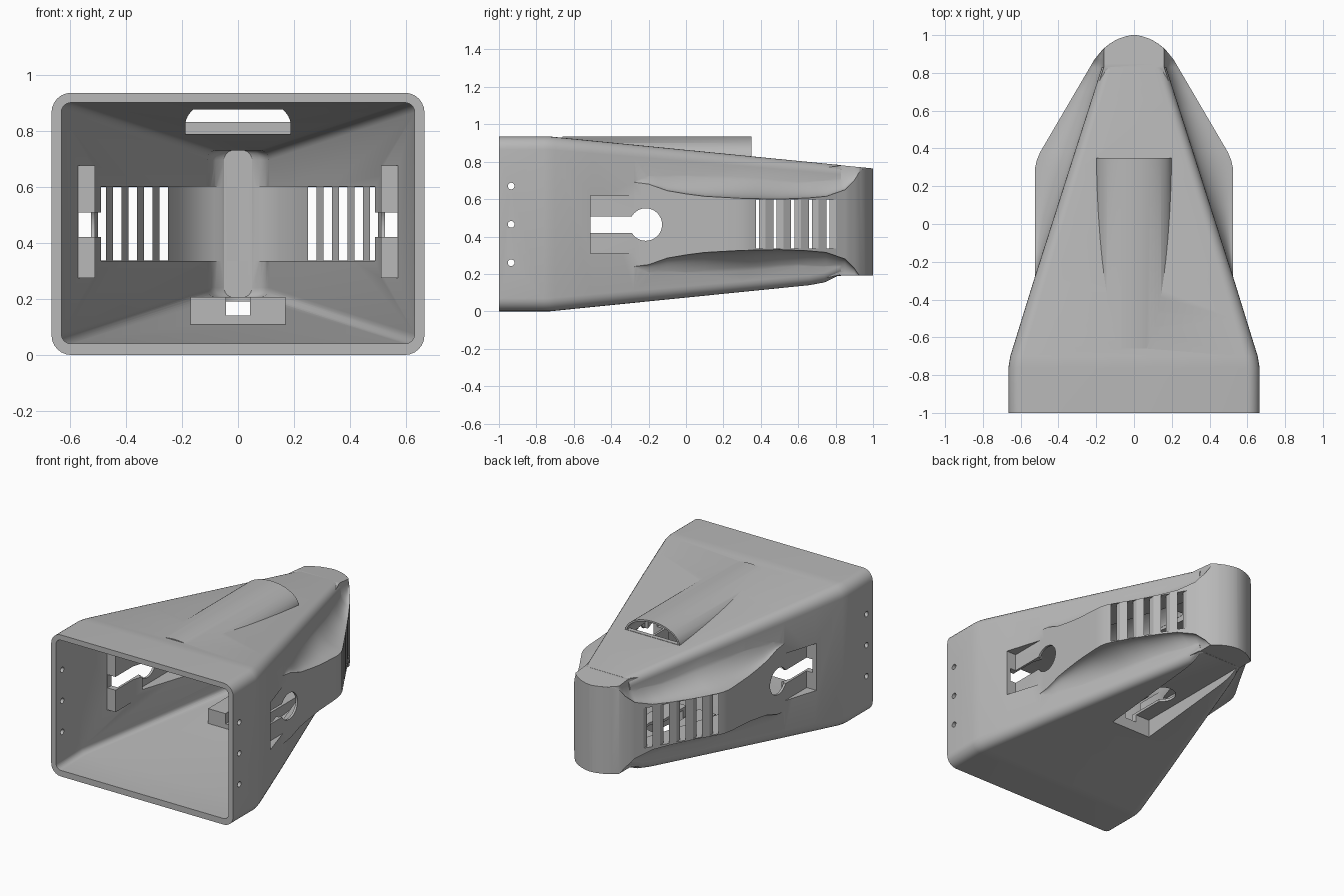
import bpy, bmesh, math

if "Cube" in bpy.data.objects:
    bpy.data.objects.remove(bpy.data.objects["Cube"])

grey = bpy.data.materials.new("plain grey")
grey.use_nodes = True
grey.diffuse_color = (0.48, 0.48, 0.48, 1)
grey.node_tree.nodes["Principled BSDF"].inputs["Base Color"].default_value = (0.48, 0.48, 0.48, 1)


def interp(table, y):
    if y <= table[0][0]:
        return table[0][1]
    for (a, u), (b, v) in zip(table, table[1:]):
        if y <= b:
            return u + (v - u) * (y - a) / (b - a)
    return table[-1][1]


def loft(name, sections):
    """Closed solid through rings of 3D points with equal counts."""
    bm = bmesh.new()
    rings = [[bm.verts.new(p) for p in s] for s in sections]
    n = len(rings[0])
    for r, s in zip(rings, rings[1:]):
        for i in range(n):
            j = (i + 1) % n
            bm.faces.new((r[i], r[j], s[j], s[i]))
    bm.faces.new(rings[0][::-1])
    bm.faces.new(rings[-1])
    bmesh.ops.triangulate(bm, faces=bm.faces[:])
    bmesh.ops.recalc_face_normals(bm, faces=bm.faces[:])
    mesh = bpy.data.meshes.new(name)
    bm.to_mesh(mesh)
    bm.free()
    ob = bpy.data.objects.new(name, mesh)
    bpy.context.collection.objects.link(ob)
    return ob


def prism(name, outline, axis, lo, hi):
    """Extrude a 2D outline along an axis; remaining axes keep their order."""
    def put(p, d):
        q = list(p)
        q.insert(axis, d)
        return q
    return loft(name, [[put(p, d) for p in outline] for d in (lo, hi)])


def box(name, x0, x1, y0, y1, z0, z1):
    return prism(name, [(x0, y0), (x1, y0), (x1, y1), (x0, y1)], 2, z0, z1)


def circle(cx, cy, r, n=32):
    return [(cx + r * math.cos(2 * math.pi * i / n), cy + r * math.sin(2 * math.pi * i / n))
            for i in range(n)]


def combine(ob, tool, op):
    mod = ob.modifiers.new("join", 'BOOLEAN')
    mod.operation, mod.object, mod.solver = op, tool, 'EXACT'
    dg = bpy.context.evaluated_depsgraph_get()
    mesh = bpy.data.meshes.new_from_object(ob.evaluated_get(dg))
    ob.modifiers.clear()
    ob.data = mesh
    bpy.data.objects.remove(tool)


def add(tool):
    combine(shell, tool, 'UNION')


def cut(tool):
    combine(shell, tool, 'DIFFERENCE')


def rounded_section(y, hw, z0, z1, r):
    pts = []
    for k, (cx, cz) in enumerate([(hw - r, z1 - r), (r - hw, z1 - r), (r - hw, z0 + r), (hw - r, z0 + r)]):
        for i in range(7):
            a = math.pi / 2 * (k + i / 6)
            pts.append((cx + r * math.cos(a), y, cz + r * math.sin(a)))
    return pts


# Shape tables along the length
HALF = [(-0.76, 0.665), (-0.7, 0.655), (-0.28, 0.525), (0.83, 0.17)]
TOP = [(-0.73, 0.935), (1, 0.765)]
BOTTOM = [(-0.73, 0), (0.66, 0.14), (0.74, 0.155), (0.82, 0.19)]
CHEEK = [(0.26, 0.525), (0.3, 0.523), (0.34, 0.514), (0.38, 0.497), (0.87, 0.21), (0.895, 0.19),
         (0.925, 0.165), (0.955, 0.128), (0.98, 0.085), (0.995, 0.04), (1, 0.008)]
EDGE = [(-0.35, 0.7), (-0.2, 0.68), (-0.1, 0.645), (0, 0.628), (0.1, 0.615), (0.3, 0.604), (0.5, 0.6),
        (0.65, 0.606), (0.75, 0.615), (0.85, 0.65), (0.9, 0.7), (0.93, 0.75), (0.96, 0.775)]
DROP = [(0.6, 0.06), (0.83, 0.001)]

# Tapered outer body
ys = [-1, -0.76, -0.73, -0.7, -0.5, -0.28, 0, 0.3, 0.66, 0.74, 0.82, 0.83]
shell = loft("tapered_housing", [
    rounded_section(y, interp(HALF, y), interp(BOTTOM, y), interp(TOP, y), interp([(-0.7, 0.07), (0.8, 0.05)], y))
    for y in ys])


# Side cheeks with hollow fillets, running into the round nose
def cheek_section(y):
    w, hw = interp(CHEEK, y), interp(HALF, y)
    top = interp(TOP, y) - interp(DROP, y)
    bot = interp(BOTTOM, y) + interp(DROP, y)
    edge = interp(EDGE, y)
    zt, zb = min(edge, top - 0.003), max(0.93 - edge, bot + 0.003)
    bx = min(hw - 0.01, w - 0.001)
    arc = [(math.cos(i * math.pi / 20), math.sin(i * math.pi / 20)) for i in range(11)]
    upper = [(bx + (w - bx) * (1 - c), top - (top - zt) * s) for c, s in arc]
    lower = [(bx + (w - bx) * (1 - c), bot + (zb - bot) * s) for c, s in arc]
    right = lower + upper[::-1]
    return [(x, y, z) for x, z in right] + [(-x, y, z) for x, z in right[::-1]]


cheek_ys = sorted({-0.35, -0.28, -0.24, -0.15, 0.2, 0.6, 0.7, 0.8, 0.82, 0.83, 0.88}
                  | {p[0] for p in CHEEK} | {p[0] for p in EDGE})
add(loft("cheeks_and_nose", [cheek_section(y) for y in cheek_ys]))


# Arched duct on the roof
def arch(a, b, base):
    t0 = math.asin(max(0, (base - 0.82) / b))
    pts = [(a * math.cos(t0 + (math.pi - 2 * t0) * i / 28), 0.82 + b * math.sin(t0 + (math.pi - 2 * t0) * i / 28))
           for i in range(29)]
    return pts


add(prism("duct", arch(0.2, 0.115, 0.81), 1, -0.66, 0.35))

# Main cavity
inner = [(-1.05, 0.63, 0.04, 0.9), (-0.73, 0.63, 0.04, 0.9), (0.85, 0.11, 0.205, 0.73),
         (0.91, 0.1, 0.205, 0.73), (0.94, 0.08, 0.205, 0.73), (0.96, 0.05, 0.205, 0.73)]
cut(loft("main_cavity", [rounded_section(y, hw, a, b, 0.035) for y, hw, a, b in inner]))

# Cheek cavity behind the vents
plan = [(-0.3, 0.51)] + [(y - 0.035, min(w, 0.51)) for y, w in CHEEK[2:]]
cut(prism("cheek_cavity", [(w, y) for y, w in plan] + [(-w, y) for y, w in plan[::-1]], 2, 0.335, 0.6))

# Duct tunnel, open to the inside
cut(prism("tunnel", arch(0.188, 0.104, 0.831), 1, -0.5, 0.45))
cut(box("tunnel_floor", -0.187, 0.187, -0.45, 0.32, 0.74, 0.835))

# Mount sockets on both sides, with keyhole and screw holes
for s in (-1, 1):
    block = [(0.51, -0.55), (0.6, -0.55), (0.528, -0.3), (0.52, -0.26), (0.51, -0.26)]
    add(prism("socket_block", [(s * x, y) for x, y in block], 2, 0.275, 0.675))
    cut(box("socket", *sorted((s * 0.525, s * 0.8)), -0.51, -0.2, 0.31, 0.62))
    cut(box("key_slot", *sorted((s * 0.45, s * 0.568)), -0.58, -0.2, 0.42, 0.508))
    cut(prism("key_hole", circle(-0.215, 0.464, 0.087), 0, *sorted((s * 0.42, s * 0.7))))
    for z in (0.26, 0.465, 0.67):
        cut(prism("screw_hole", circle(-0.935, z, 0.018, 16), 0, *sorted((s * 0.58, s * 0.75))))
    for i in range(5):
        x = s * (0.485 - 0.055 * i)
        y = 0.37 + 0.094 * i
        cut(box("vent", x - 0.015, x + 0.015, y - 0.08, y + 0.15, 0.336, 0.599))

# Mount socket underneath
add(prism("floor_block", [(-0.07, 0.08), (0.66, 0.155), (0.78, 0.185), (0.78, 0.207), (-0.07, 0.207)],
          0, -0.17, 0.17))
cut(box("floor_socket", -0.145, 0.145, -0.03, 1.1, -0.1, 0.19))
cut(box("floor_key_slot", -0.043, 0.043, -0.12, 0.28, 0.14, 0.25))
cut(prism("floor_key_hole", circle(0, 0.265, 0.087), 2, 0.1, 0.3))

# Finish
shell.data.materials.clear()
shell.data.materials.append(grey)
for p in shell.data.polygons:
    p.material_index = 0
bpy.ops.object.select_all(action='DESELECT')
shell.select_set(True)
bpy.context.view_layer.objects.active = shell
bpy.ops.object.shade_smooth_by_angle(angle=math.radians(30))
